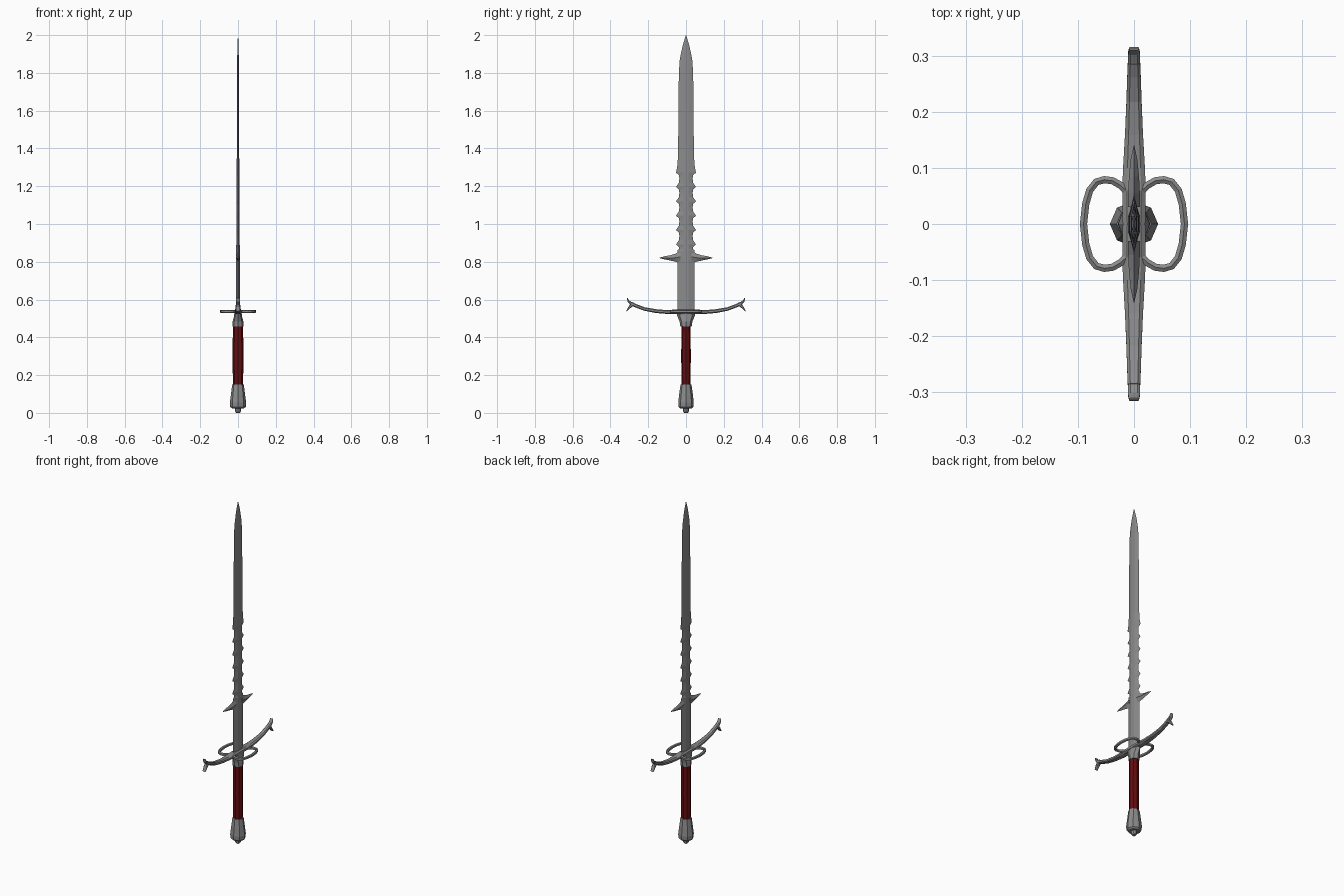
import bpy, bmesh, math
from mathutils import Vector

if "Cube" in bpy.data.objects:
    bpy.data.objects.remove(bpy.data.objects["Cube"])


def material(name, rgb):
    m = bpy.data.materials.new(name)
    m.diffuse_color = (*rgb, 1)
    m.use_nodes = True
    m.node_tree.nodes["Principled BSDF"].inputs["Base Color"].default_value = m.diffuse_color
    return m


STEEL = material("steel", (0.26, 0.26, 0.26))
LEATHER = material("red_leather", (0.13, 0.004, 0.005))


def loft(name, sections, mat):
    """Skin a list of equal-length point rings into a closed solid."""
    bm = bmesh.new()
    rings = [[bm.verts.new(p) for p in s] for s in sections]
    n = len(rings[0])
    for a, b in zip(rings, rings[1:]):
        for i in range(n):
            j = (i + 1) % n
            bm.faces.new((a[i], a[j], b[j], b[i]))
    bm.faces.new(rings[0])
    bm.faces.new(rings[-1])
    bmesh.ops.remove_doubles(bm, verts=bm.verts, dist=0.00005)
    bmesh.ops.recalc_face_normals(bm, faces=bm.faces)
    me = bpy.data.meshes.new(name)
    bm.to_mesh(me)
    bm.free()
    me.materials.append(mat)
    ob = bpy.data.objects.new(name, me)
    bpy.context.collection.objects.link(ob)
    return ob


def turned(name, rows, mat, sides=8):
    """Faceted upright part from rows of (z, x radius, y radius)."""
    loft(name, [[(rx * math.cos(2 * math.pi * i / sides),
                  ry * math.sin(2 * math.pi * i / sides), z)
                 for i in range(sides)] for z, rx, ry in rows], mat)


def sweep(name, path, mat, side):
    """Bar in the yz plane from rows of (y, z, half thickness, half width in x)."""
    pts = [Vector((0, y, z)) for y, z, _, _ in path]
    secs = []
    for i, (y, z, h, w) in enumerate(path):
        t = (pts[min(i + 1, len(pts) - 1)] - pts[max(i - 1, 0)]).normalized()
        n = Vector((0, -t.z, t.y))
        ring = []
        for a, b in ((-1, -.5), (-.6, -1), (.6, -1), (1, -.5),
                     (1, .5), (.6, 1), (-.6, 1), (-1, .5)):
            p = pts[i] + n * h * b
            ring.append((a * w, side * p.y, p.z))
        secs.append(ring)
    loft(name, secs, mat)


# Pommel with its end button
turned("pommel_button", [(0, .010, .010), (.008, .016, .016), (.035, .016, .016)], STEEL)
turned("pommel", [(.024, .032, .031), (.032, .041, .039), (.055, .043, .041),
                  (.10, .037, .036), (.15, .031, .029)], STEEL)

# Leather grip
turned("grip", [(.148, .027, .024), (.30, .029, .0255), (.46, .027, .024)], LEATHER)

# Collar flaring into the guard
turned("collar", [(.458, .029, .030), (.485, .028, .034),
                  (.512, .021, .046), (.53, .019, .05)], STEEL)

# Blade: hexagonal section, scalloped in the middle
rows = [(.53, .046, .011), (.86, .046, .010), (.868, .036, .010)]
for k in range(6):
    z = .892 + .076 * k
    rows += [(z - .013, .038, .0095 - .0004 * k), (z, .053, .0092 - .0004 * k),
             (z + .022, .038, .0092 - .0004 * k), (z + .045, .035, .0092 - .0004 * k)]
rows = rows[:-2] + [(1.30, .047, .007), (1.36, .042, .0065), (1.80, .038, .005),
                    (1.87, .033, .0045), (1.94, .019, .003), (1.99, .004, .001), (2.0, 0, 0)]
secs = []
for z, w, t in rows:
    f = min(.014, w * .4)
    secs.append([(t, -f, z), (t, f, z), (0, w, z), (-t, f, z), (-t, -f, z), (0, -w, z)])
loft("blade", secs, STEEL)

for s, tag in ((1, "left"), (-1, "right")):
    # Parrying spike on the blade
    spike = [(.03, .792, .86, .0105), (.055, .800, .843, .0105),
             (.085, .807, .834, .009), (.115, .813, .829, .006), (.142, .820, .821, 0)]
    loft(tag + "_parrying_spike",
         [[(0, s * y, lo), (t, s * y, (lo + hi) / 2), (0, s * y, hi),
           (-t, s * y, (lo + hi) / 2)] for y, lo, hi, t in spike], STEEL)

    # Crossguard arm curving upward, with a forked end
    sweep(tag + "_guard_arm",
          [(0, .535, .013, .020), (.06, .535, .012, .021), (.10, .534, .010, .0195),
           (.16, .539, .010, .016), (.22, .550, .009, .0135),
           (.265, .567, .009, .012), (.288, .579, .009, .011)], STEEL, s)
    sweep(tag + "_upper_prong",
          [(.270, .569, .008, .011), (.292, .580, .008, .011),
           (.305, .592, .005, .0105), (.312, .609, .002, .009)], STEEL, s)
    sweep(tag + "_lower_prong",
          [(.272, .572, .008, .011), (.289, .571, .009, .011),
           (.301, .557, .006, .0105), (.314, .538, .002, .009)], STEEL, s)

    # Side ring lying flat beside the guard
    half = [(.010, .056), (.024, .069), (.038, .077), (.053, .079), (.067, .075),
            (.079, .060), (.086, .036), (.090, 0)]
    path = [Vector(p) for p in half + [(x, -y) for x, y in half[-2::-1]]]
    secs = []
    for i, p in enumerate(path):
        t = (path[min(i + 1, len(path) - 1)] - path[max(i - 1, 0)]).normalized()
        n = Vector((-t.y, t.x)) * .0065
        a, b = p + n, p - n
        secs.append([(s * a.x, a.y, .532), (s * a.x, a.y, .542), (s * p.x, p.y, .546),
                     (s * b.x, b.y, .542), (s * b.x, b.y, .532), (s * p.x, p.y, .528)])
    loft(tag + "_side_ring", secs, STEEL)
